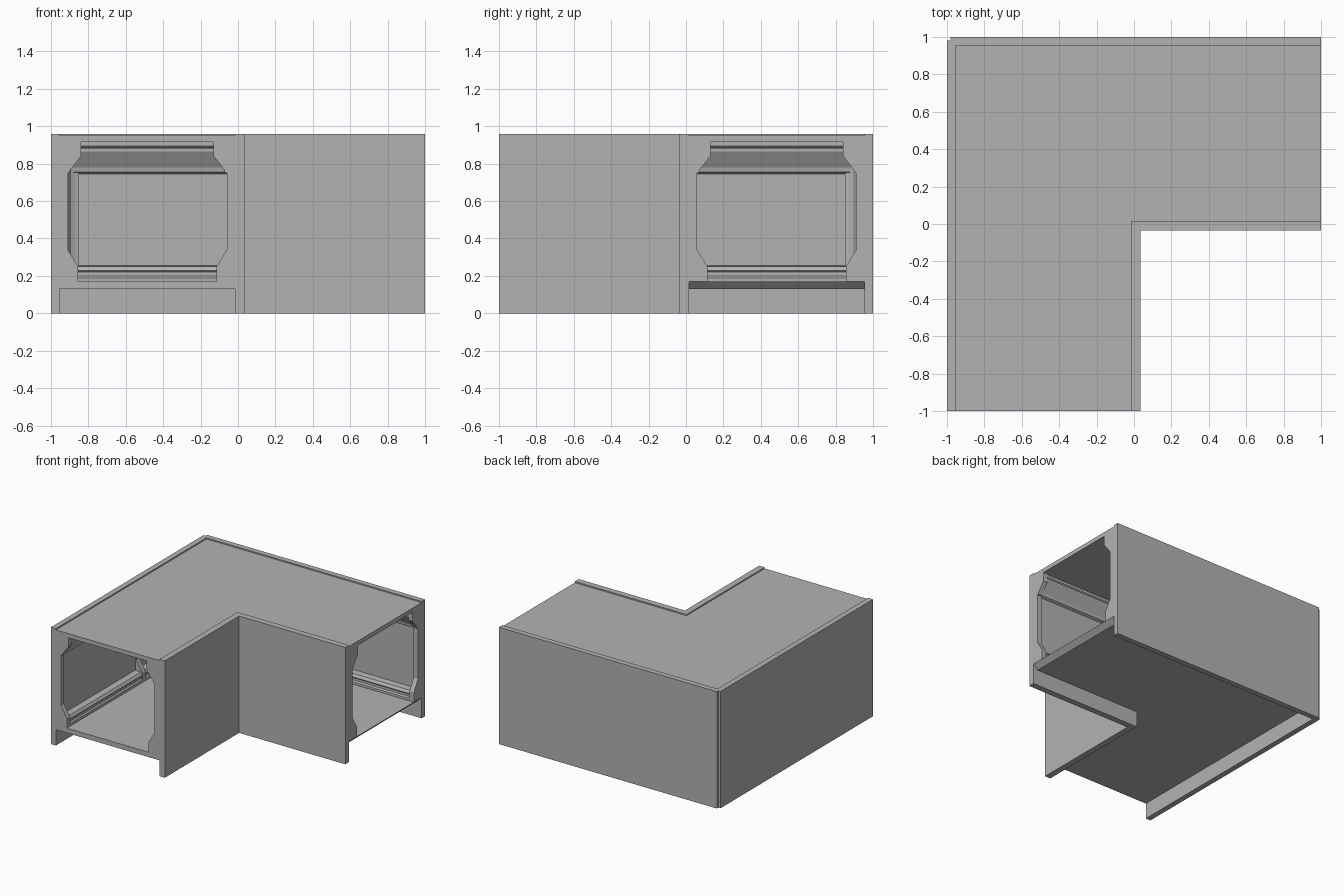
import bpy, bmesh

if "Cube" in bpy.data.objects:
    bpy.data.objects.remove(bpy.data.objects["Cube"])

grey = bpy.data.materials.new("plain_grey")
grey.use_nodes = True
colour = (0.45, 0.45, 0.45, 1)
grey.diffuse_color = colour
grey.node_tree.nodes["Principled BSDF"].inputs["Base Color"].default_value = colour

TOP = 0.96
MID = -0.97          # sum of the two side offsets of a duct arm


def loft(name, rings):
    """Join matching rings of points into a closed solid."""
    bm = bmesh.new()
    loops = [[bm.verts.new(p) for p in ring] for ring in rings]
    n = len(loops[0])
    for a, b in zip(loops, loops[1:]):
        for i in range(n):
            j = (i + 1) % n
            bm.faces.new((a[i], a[j], b[j], b[i]))
    bm.faces.new(loops[0])
    bm.faces.new(loops[-1])
    bmesh.ops.recalc_face_normals(bm, faces=bm.faces)
    mesh = bpy.data.meshes.new(name)
    bm.to_mesh(mesh)
    bm.free()
    mesh.materials.append(grey)
    obj = bpy.data.objects.new(name, mesh)
    bpy.context.collection.objects.link(obj)


def sweep(name, profile, undercut=0):
    """Run a section along both arms with a mitred corner."""
    low = min(z for u, z in profile)
    loft(name, [[(u, -1, z) for u, z in profile],
                [(u, -u, z) for u, z in profile],
                [(1 - undercut * (z == low), -u, z) for u, z in profile]])


def both_arms(name, profile, y0, y1):
    """Straight piece in the front arm and its reflection in the right arm."""
    rings = [[(u, y, z) for u, z in profile] for y in (y0, y1)]
    loft("front_" + name, rings)
    loft("right_" + name, [[(-y, -u, z) for u, y, z in r] for r in rings])


def rect(u0, u1, z0, z1):
    return [(u0, z0), (u1, z0), (u1, z1), (u0, z1)]


def flip(profile):
    return [(MID - u, z) for u, z in profile]


# Outer skins stop short of each other, leaving a corner groove
both_arms("outer_skin", rect(-1, -0.955, 0, TOP), -1, 0.98)
sweep("inner_skin", rect(-0.015, 0.035, 0, TOP))

# Floor and recessed lid
sweep("floor", rect(-0.96, -0.01, 0.13, 0.17), 0.04)
sweep("lid", rect(-0.96, -0.01, 0.915, 0.95))

# Inner lining with ribbed lower rail and sloped upper rail
lining = [(-0.96, 0.17), (-0.855, 0.17), (-0.855, 0.19), (-0.865, 0.2),
          (-0.865, 0.22), (-0.855, 0.23), (-0.87, 0.25), (-0.92, 0.255),
          (-0.92, 0.745), (-0.9, 0.755), (-0.895, 0.78), (-0.845, 0.865),
          (-0.845, 0.88), (-0.855, 0.885), (-0.845, 0.895),
          (-0.845, 0.92), (-0.96, 0.92)]
sweep("outer_lining", lining)
sweep("inner_lining", flip(lining))

# Shaped frames at the open ends and a rib halfway along each outer wall
frame = [(-0.96, 0.17), (-0.855, 0.17), (-0.855, 0.25), (-0.91, 0.34),
         (-0.91, 0.75), (-0.84, 0.84), (-0.84, 0.92), (-0.96, 0.92)]
both_arms("outer_frame", frame, -1, -0.96)
both_arms("inner_frame", flip(frame), -1, -0.96)
both_arms("middle_rib", frame, -0.02, 0.02)

# Curved fillet inside the far corner
fillet = [(-0.925, 0.925), (-0.925, 0.85), (-0.91, 0.85), (-0.905, 0.87),
          (-0.893, 0.893), (-0.87, 0.905), (-0.85, 0.91), (-0.85, 0.925)]
loft("corner_fillet", [[(x, y, z) for x, y in fillet] for z in (0.17, 0.915)])
